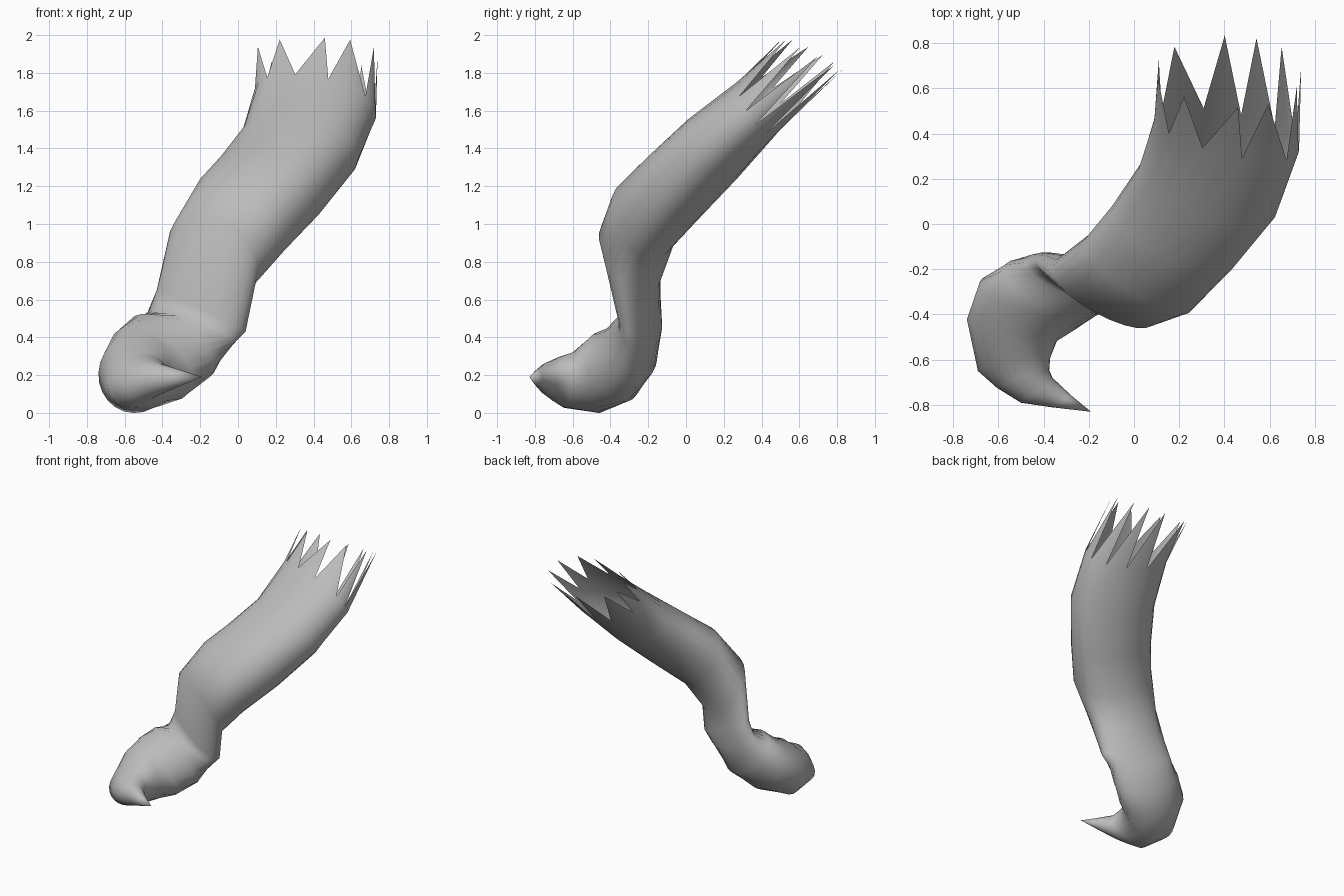
import bpy, bmesh
from math import sin, cos, tau
from mathutils import Vector as V

cube = bpy.data.objects.get("Cube")
if cube:
    bpy.data.objects.remove(cube, do_unlink=True)

SIDES = 24

# Cross-sections from the torn root to the hooked tip:
# centre, wide half-axis, thin half-axis, sideways shift of the front ridge
SECTIONS = [
    ((.41, .40, 1.64), (.32, -.06, -.08), (.02, -.10, .14), .15),
    ((.325, .15, 1.405), (.305, -.09, -.075), (0, -.12, .165), .2),
    ((.17, -.05, 1.21), (.275, -.10, -.11), (.01, -.12, .18), .25),
    ((.02, -.21, 1.05), (.24, -.11, -.15), (.03, -.13, .18), .25),
    ((-.13, -.29, .84), (.23, -.07, -.12), (.03, -.14, .18), .25),
    ((-.195, -.24, .54), (.235, -.07, -.11), (-.02, -.08, .02), .2),
    ((-.25, -.24, .45), (.23, -.07, -.08), (0, -.09, .05), .1),
    ((-.35, -.28, .35), (.22, -.10, -.07), (-.06, -.08, .16), 0),
    ((-.46, -.35, .26), (.21, -.11, -.02), (-.07, -.04, .20), 0),
    ((-.54, -.47, .21), (.195, -.05, .05), (-.04, 0, .205), 0),
    ((-.53, -.62, .175), (.16, .03, .03), (0, .02, .145), 0),
    ((-.49, -.685, .18), (.115, .04, .02), (0, .01, .115), 0),
    ((-.43, -.735, .18), (.07, .055, 0), (0, 0, .085), 0),
    ((-.32, -.785, .185), (.045, .025, 0), (0, 0, .045), 0),
]
TIP = (-.19, -.83, .19)

# Torn edge: notch positions around the root ring and the spike between each pair
NOTCHES = [1, 3, 6, 8, 10, 12, 14, 17, 19, 21, 23]
SPIKES = [2, 4.6, 6.3, 9.1, 11.4, 13.3, 15, 18, 19.7, 21.3, 23.7]
TEAR = V((.01, .30, .29))


def on_ring(section, step):
    c, u, v = map(V, section[:3])
    a = tau * step / SIDES
    ridge = section[3] * max(sin(a), 0) ** 2
    return c + u * (cos(a) + ridge) + v * sin(a)


bm = bmesh.new()

# Skin of the tail
rings = [[bm.verts.new(on_ring(s, i)) for i in range(SIDES)] for s in SECTIONS]
for a, b in zip(rings, rings[1:]):
    for i in range(SIDES):
        j = (i + 1) % SIDES
        bm.faces.new((a[i], a[j], b[j], b[i]))

# Pointed tip
tip = bm.verts.new(TIP)
for i in range(SIDES):
    bm.faces.new((rings[-1][i], rings[-1][(i + 1) % SIDES], tip))

# Torn spikes, longer on the underside and toward the left
for n, (start, peak) in enumerate(zip(NOTCHES, SPIKES)):
    end = NOTCHES[(n + 1) % len(NOTCHES)]
    a = tau * peak / SIDES
    reach = .93 - .18 * sin(a) + .22 * cos(a)
    top = bm.verts.new(on_ring(SECTIONS[0], peak) + TEAR * reach)
    i = start
    while i != end:
        j = (i + 1) % SIDES
        bm.faces.new((rings[0][j], rings[0][i], top))
        i = j

mesh = bpy.data.meshes.new("torn_tail")
bm.to_mesh(mesh)
bm.free()
tail = bpy.data.objects.new("torn_tail", mesh)
bpy.context.collection.objects.link(tail)

# Plain grey skin
grey = bpy.data.materials.new("plain grey")
grey.use_nodes = True
grey.diffuse_color = (.5, .5, .5, 1)
grey.node_tree.nodes["Principled BSDF"].inputs["Base Color"].default_value = (.5, .5, .5, 1)
mesh.materials.append(grey)
mesh.shade_smooth()
